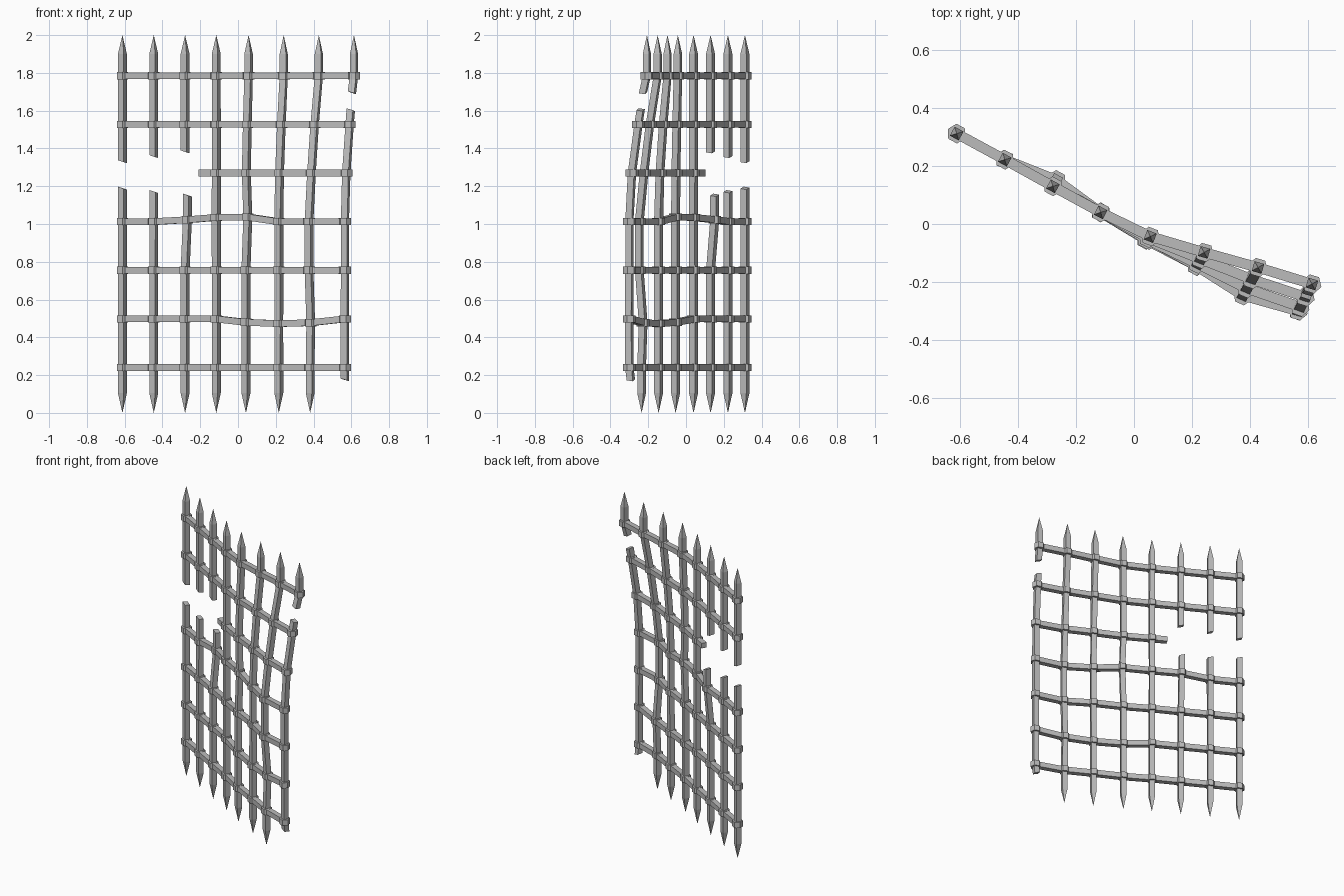
import bpy, bmesh, math
from mathutils import Vector

if "Cube" in bpy.data.objects:
    bpy.data.objects.remove(bpy.data.objects["Cube"], do_unlink=True)

iron = bpy.data.materials.new("worn_grey_iron")
iron.use_nodes = True
GREY = (0.5, 0.5, 0.5, 1)
iron.diffuse_color = GREY
iron.node_tree.nodes["Principled BSDF"].inputs["Base Color"].default_value = GREY

HALF = 0.0175          # half thickness of a bar
COLLAR = 0.034         # radius of the hexagonal collars
UP = Vector((0, 0, 1))
COLS, ROWS = 8, 7

# Crossing points: each column leans from its foot to its head by a shared bend
head = [(-.612, .312), (-.446, .222), (-.28, .13), (-.115, .04),
        (.056, -.043), (.242, -.098), (.428, -.15), (.614, -.207)]
foot = head[:4] + [(.042, -.055), (.216, -.145), (.382, -.235), (.566, -.3)]
bend = [0, 0, 0, 0, .15, .52, 1]
node = {}
for c in range(COLS):
    for r in range(ROWS):
        x, y = Vector(foot[c]).lerp(Vector(head[c]), bend[r])
        node[c, r] = Vector((x, y, .24 + r * .2575))

# Dents in the grid
for (c, r), d in {(2, 3): (.012, .022, .01), (3, 3): (0, 0, .022), (4, 3): (.01, 0, .024),
                  (4, 1): (0, 0, -.018), (5, 1): (0, 0, -.025), (6, 1): (.003, .008, -.02),
                  (6, 2): (-.006, -.012, 0), (6, 3): (-.006, -.012, 0)}.items():
    node[c, r] += Vector(d)


def first_col(r):
    return 3 if r == 4 else 0


def along(c, r):
    """Horizontal direction of the grid at a crossing."""
    a, b = node[max(c - 1, 0), r], node[min(c + 1, COLS - 1), r]
    d = b - a
    d.z = 0
    return d.normalized()


def finish(name, bm):
    bmesh.ops.recalc_face_normals(bm, faces=bm.faces)
    mesh = bpy.data.meshes.new(name)
    bm.to_mesh(mesh)
    bm.free()
    mesh.materials.append(iron)
    obj = bpy.data.objects.new(name, mesh)
    bpy.context.collection.objects.link(obj)


def bar(name, stations, start_tip=None, end_tip=None):
    """Square bar through (centre, u, v) stations, with optional spike tips."""
    bm = bmesh.new()
    rings = []
    for p, u, v in stations:
        rings.append([bm.verts.new(p + (u * i + v * j) * HALF)
                      for i, j in ((-1, -1), (1, -1), (1, 1), (-1, 1))])
    for a, b in zip(rings, rings[1:]):
        for k in range(4):
            n = (k + 1) % 4
            bm.faces.new((a[k], a[n], b[n], b[k]))
    for ring, tip in ((rings[0], start_tip), (rings[-1], end_tip)):
        if tip is None:
            bm.faces.new(ring)
        else:
            t = bm.verts.new(tip)
            for k in range(4):
                bm.faces.new((ring[k], ring[(k + 1) % 4], t))
    finish(name, bm)


def upright(name, c, r0, r1, low=None, high=None):
    """Upright from row r0 to r1; low and high are snapped ends, else spikes."""
    def station(p, r, slant=0):
        u = along(c, r)
        v = UP.cross(u)
        return p, u + UP * slant, v + UP * slant * .5
    points = [station(node[c, r], r) for r in range(r0, r1 + 1)]
    tips = []
    for r, end, base, tip in ((r0, low, .105, 0), (r1, high, 1.9, 2)):
        if end:
            s, t = station(Vector(end), r, -.3), None
        else:
            p = node[c, r].copy()
            p.z = base
            s, t = station(p, r), Vector((p.x, p.y, tip))
        points.insert(0 if r == r0 and base < 1 else len(points), s)
        tips.append(t)
    bar(name, points, *tips)


# Uprights: three snapped in the middle, one near the head and foot
gaps = {0: (1.19, 1.33), 1: (1.172, 1.357), 2: (1.153, 1.382)}
for c in range(COLS - 1):
    if c in gaps:
        z0, z1 = gaps[c]
        low, high = node[c, 3].copy(), node[c, 5].copy()
        low.z, high.z = z0, z1
        upright(f"upright_{c}_lower", c, 0, 3, high=low)
        upright(f"upright_{c}_upper", c, 5, 6, low=high)
    else:
        upright(f"upright_{c}", c, 0, 6)
upright("upright_end_lower", 7, 0, 5, low=(.566, -.292, .175), high=(.597, -.24, 1.605))
upright("upright_end_upper", 7, 6, 6, low=(.603, -.228, 1.695))

# Crossbars follow the crossings of each row
for r in range(ROWS):
    pts = []
    for c in range(first_col(r), COLS):
        pts.append((node[c, r], UP, UP.cross(along(c, r))))
    if first_col(r):
        p, u, v = pts[0]
        pts.insert(0, (p - along(3, r) * .097, u, v))
    bar(f"crossbar_{r}", pts)

# Hexagonal collars clamp every crossing
for r in range(ROWS):
    bm = bmesh.new()
    for c in range(first_col(r), COLS):
        u = along(c, r)
        v = UP.cross(u)
        lower, upper = [], []
        for k in range(6):
            a = math.radians(60 * k)
            p = node[c, r] + (u * math.cos(a) + v * math.sin(a)) * COLLAR
            lower.append(bm.verts.new(p - UP * .019))
            upper.append(bm.verts.new(p + UP * .019))
        bm.faces.new(lower)
        bm.faces.new(upper)
        for k in range(6):
            n = (k + 1) % 6
            bm.faces.new((lower[k], lower[n], upper[n], upper[k]))
    finish(f"collars_{r}", bm)
